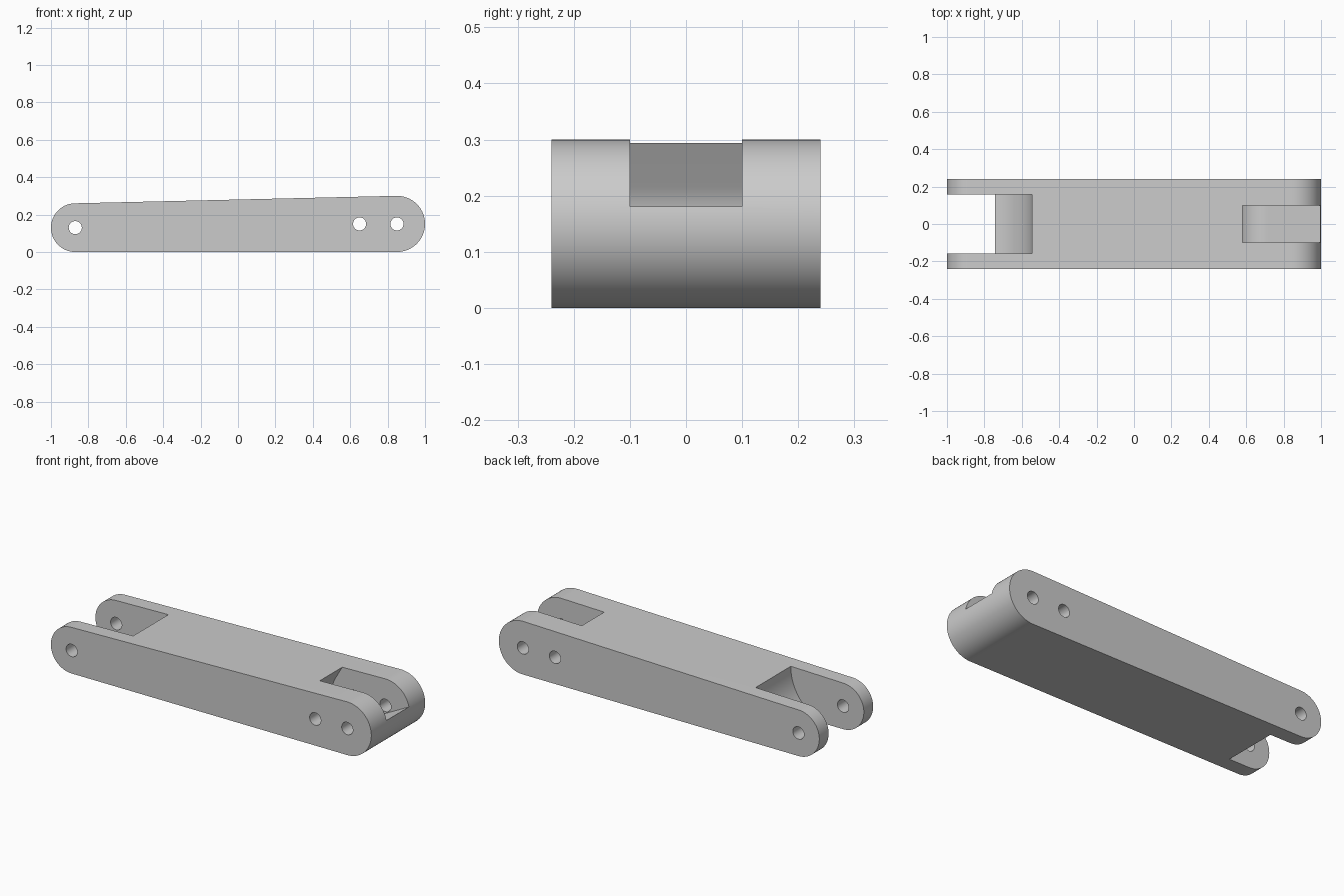
import bpy, bmesh
from math import radians, sin, cos

if "Cube" in bpy.data.objects:
    bpy.data.objects.remove(bpy.data.objects["Cube"], do_unlink=True)

grey = bpy.data.materials.new("plain_grey")
grey.use_nodes = True
colour = (0.6, 0.6, 0.6, 1)
grey.diffuse_color = colour
grey.node_tree.nodes["Principled BSDF"].inputs["Base Color"].default_value = colour


def arc(cx, cz, r, start, end, steps=32):
    """Points along an arc in the xz plane, angles in degrees."""
    angles = [radians(start + (end - start) * i / steps) for i in range(steps + 1)]
    return [(cx + r * cos(a), cz + r * sin(a)) for a in angles]


def prism(name, profile, half_width):
    """Extrude an xz profile evenly to both sides of y = 0."""
    bm = bmesh.new()
    face = bm.faces.new([bm.verts.new((x, -half_width, z)) for x, z in profile])
    ext = bmesh.ops.extrude_face_region(bm, geom=[face])
    verts = [v for v in ext["geom"] if isinstance(v, bmesh.types.BMVert)]
    bmesh.ops.translate(bm, verts=verts, vec=(0, 2 * half_width, 0))
    bmesh.ops.recalc_face_normals(bm, faces=bm.faces)
    mesh = bpy.data.meshes.new(name)
    bm.to_mesh(mesh)
    bm.free()
    mesh.materials.append(grey)
    obj = bpy.data.objects.new(name, mesh)
    bpy.context.collection.objects.link(obj)
    return obj


# Tapered bar with rounded ends
tilt = 1.33
link = prism("link_arm",
             arc(0.85, 0.15, 0.15, -90, 90 + tilt, 48)
             + arc(-0.87, 0.13, 0.13, 90 + tilt, 270, 48), 0.24)

# Open fork with a concave inner end
fork = prism("fork_cutter",
             arc(-0.82, 0.265, 0.2756, 0, -74.2)
             + [(-0.745, -0.1), (-1.2, -0.1), (-1.2, 0.4), (-0.545, 0.4)], 0.157)

# Lever pocket: undercut wall, round seat about the inner pin, rising floor
pocket = prism("pocket_cutter",
               [(0.642, 0.4), (1.2, 0.4), (1.2, 0.286)]
               + arc(0.65, 0.15, 0.132, -62.8, -210), 0.1)

# Pin holes
holes = [prism("pin_hole_cutter", arc(x, z, 0.035, 0, 348.75, 31), 0.4)
         for x, z in ((-0.87, 0.13), (0.65, 0.15), (0.85, 0.15))]

cutters = [fork, pocket] + holes
for cutter in cutters:
    mod = link.modifiers.new(cutter.name, "BOOLEAN")
    mod.operation = "DIFFERENCE"
    mod.solver = "EXACT"
    mod.object = cutter

# Apply the cuts, then remove the cutters
bpy.context.view_layer.update()
graph = bpy.context.evaluated_depsgraph_get()
cut_mesh = bpy.data.meshes.new_from_object(link.evaluated_get(graph))
link.modifiers.clear()
link.data = cut_mesh
link.data.name = "link_arm"
for cutter in cutters:
    bpy.data.objects.remove(cutter, do_unlink=True)

for obj in bpy.context.selected_objects:
    obj.select_set(False)
link.select_set(True)
bpy.context.view_layer.objects.active = link
bpy.ops.object.shade_smooth_by_angle(angle=radians(25))
